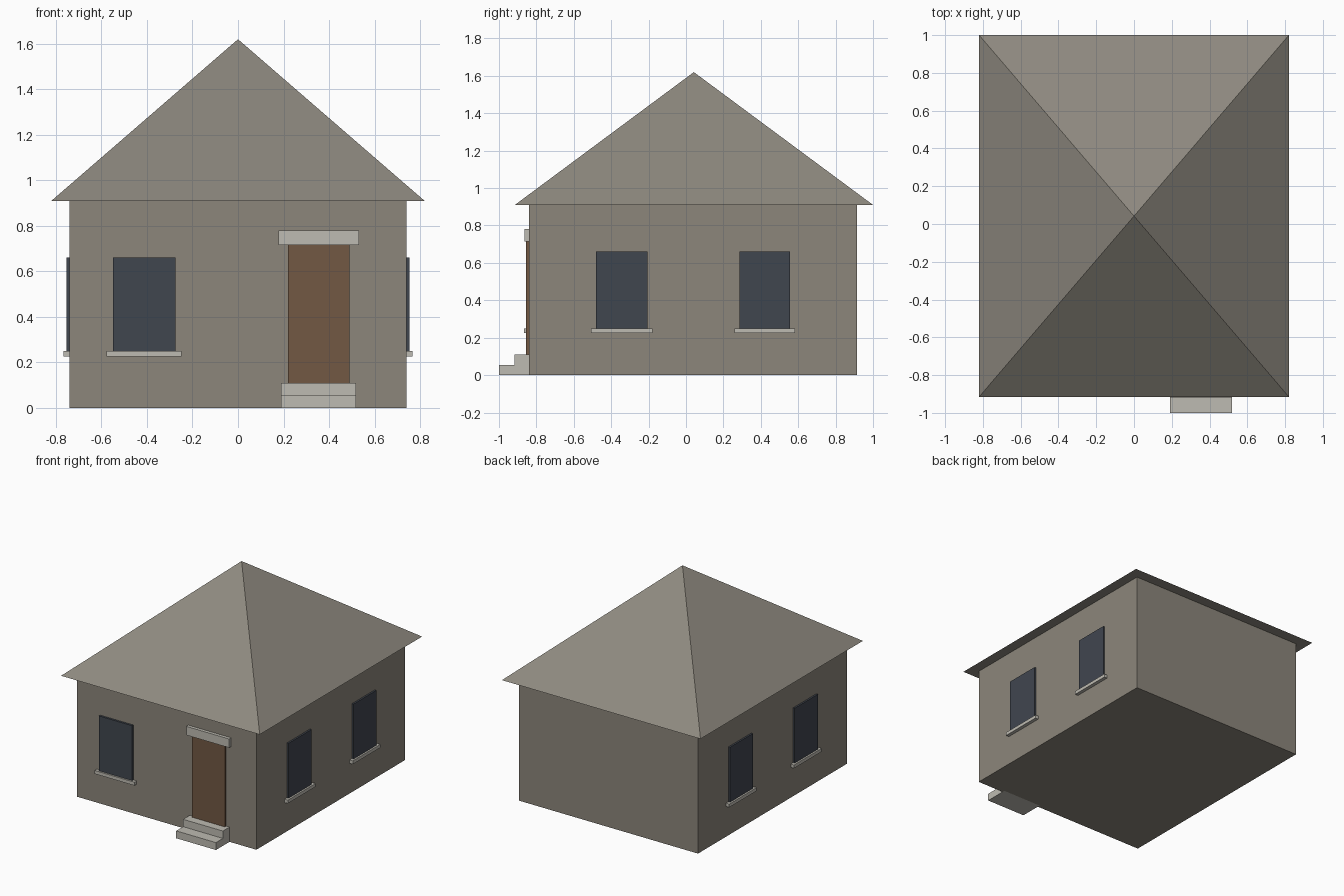
import bpy
import bmesh

cube = bpy.data.objects.get("Cube")
if cube:
    bpy.data.objects.remove(cube, do_unlink=True)


def material(name, rgb):
    """Flat colour given as 0-255 sRGB."""
    lin = [((c / 255 + 0.055) / 1.055) ** 2.4 for c in rgb]
    mat = bpy.data.materials.new(name)
    mat.use_nodes = True
    mat.diffuse_color = (*lin, 1)
    bsdf = mat.node_tree.nodes["Principled BSDF"]
    bsdf.inputs["Base Color"].default_value = (*lin, 1)
    bsdf.inputs["Roughness"].default_value = 0.9
    return mat


WALL = material("wall plaster", (140, 134, 123))
ROOF = material("roof grey", (142, 137, 127))
STONE = material("pale stone", (190, 187, 178))
WOOD = material("brown door wood", (114, 88, 67))
GLASS = material("dark window glass", (64, 70, 79))


def finish(name, bm, mat):
    bmesh.ops.recalc_face_normals(bm, faces=bm.faces[:])
    mesh = bpy.data.meshes.new(name)
    bm.to_mesh(mesh)
    bm.free()
    mesh.materials.append(mat)
    bpy.context.collection.objects.link(bpy.data.objects.new(name, mesh))


def box(name, x, y, z, mat):
    """Box from (min, max) ranges."""
    bm = bmesh.new()
    bmesh.ops.create_cube(bm, size=1)
    for v in bm.verts:
        v.co = [r[0] if c < 0 else r[1] for c, r in zip(v.co, (x, y, z))]
    finish(name, bm, mat)


WALL_X, FRONT, BACK, EAVES = 0.74, -0.84, 0.915, 0.91
DEEP = 0.02  # how far fittings sink into the wall
PANE_Z, SILL_Z, SILL_SIDE = (0.25, 0.66), (0.225, 0.25), 0.027

# Walls
box("walls", (-WALL_X, WALL_X), (FRONT, BACK), (0, EAVES), WALL)

# Pyramid roof with a closed underside
bm = bmesh.new()
base = [bm.verts.new((x, y, EAVES)) for x, y in
        ((-0.82, -0.915), (0.82, -0.915), (0.82, 1), (-0.82, 1))]
apex = bm.verts.new((0, 0.042, 1.62))
bm.faces.new(base)
for i in range(4):
    bm.faces.new((base[i], base[(i + 1) % 4], apex))
finish("roof", bm, ROOF)

# Front window
box("front_window", (-0.55, -0.275), (FRONT - 0.015, FRONT + DEEP), PANE_Z, GLASS)
box("front_sill", (-0.55 - SILL_SIDE, -0.275 + SILL_SIDE),
    (FRONT - 0.027, FRONT + DEEP), SILL_Z, STONE)

# Two windows on each side wall
for side, s in (("left", 1), ("right", -1)):
    for place, y0, y1 in (("front", -0.48, -0.207), ("rear", 0.287, 0.557)):
        def span(out):
            return sorted((s * (WALL_X - DEEP), s * (WALL_X + out)))
        box(f"{side}_{place}_window", span(0.013), (y0, y1), PANE_Z, GLASS)
        box(f"{side}_{place}_sill", span(0.026),
            (y0 - SILL_SIDE, y1 + SILL_SIDE), SILL_Z, STONE)

# Door, lintel and steps
box("door", (0.22, 0.49), (FRONT - 0.016, FRONT + DEEP), (0.09, 0.73), WOOD)
box("door_lintel", (0.178, 0.532), (FRONT - 0.024, FRONT + DEEP), (0.715, 0.78), STONE)
box("lower_step", (0.19, 0.518), (-1, FRONT + DEEP), (0, 0.055), STONE)
box("upper_step", (0.19, 0.518), (-0.918, FRONT + DEEP), (0.055, 0.11), STONE)
